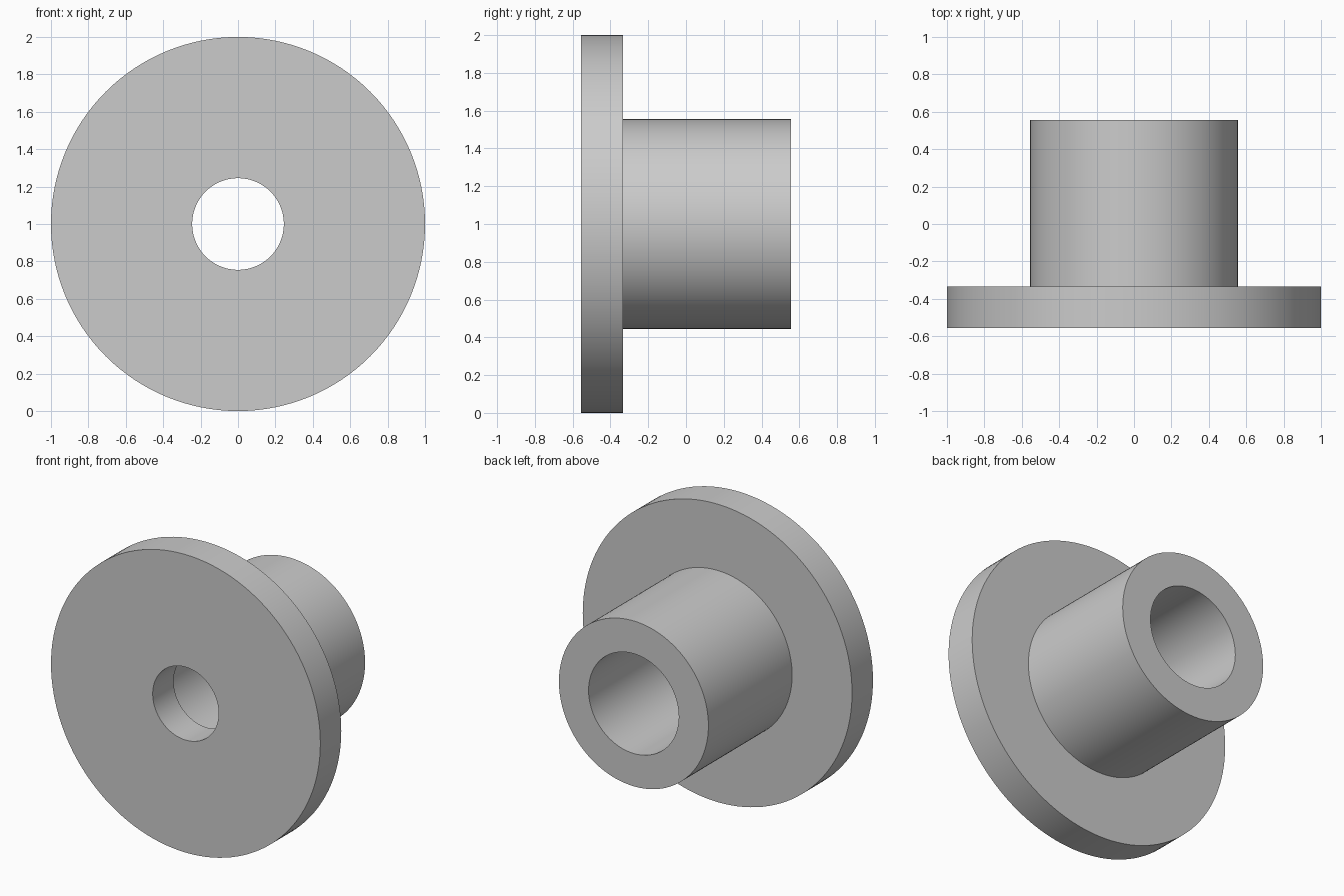
import bpy
import bmesh
import math
from mathutils import Vector

cube = bpy.data.objects.get("Cube")
if cube:
    bpy.data.objects.remove(cube, do_unlink=True)

# Plain grey material
grey = bpy.data.materials.new("plain_grey")
grey.use_nodes = True
colour = (0.6, 0.6, 0.6, 1.0)
grey.diffuse_color = colour
grey.node_tree.nodes["Principled BSDF"].inputs["Base Color"].default_value = colour

# Main dimensions
SEGMENTS = 128
FRONT, STEP, BACK = -0.555, -0.333, 0.555
FLANGE_R, SLEEVE_R = 1.0, 0.555
SMALL_BORE_R, LARGE_BORE_R = 0.245, 0.335


def lathe(name, profile, material):
    """Spin a closed (radius, y) profile around the y axis at z = 1."""
    bm = bmesh.new()
    verts = [bm.verts.new((r, y, 1.0)) for r, y in profile]
    edges = [bm.edges.new((v, verts[(i + 1) % len(verts)]))
             for i, v in enumerate(verts)]
    bmesh.ops.spin(bm, geom=verts + edges, cent=Vector((0, 0, 1)),
                   axis=Vector((0, 1, 0)), angle=math.tau,
                   steps=SEGMENTS, use_duplicate=False)
    bmesh.ops.remove_doubles(bm, verts=bm.verts[:], dist=1e-4)
    bmesh.ops.recalc_face_normals(bm, faces=bm.faces[:])
    mesh = bpy.data.meshes.new(name)
    bm.to_mesh(mesh)
    bm.free()
    mesh.materials.append(material)
    obj = bpy.data.objects.new(name, mesh)
    bpy.context.collection.objects.link(obj)
    bpy.ops.object.select_all(action='DESELECT')
    obj.select_set(True)
    bpy.context.view_layer.objects.active = obj
    bpy.ops.object.shade_smooth_by_angle(angle=math.radians(30))
    return obj


# Flange and sleeve in one turned piece, with a stepped bore
lathe("flanged_bushing", [
    (SMALL_BORE_R, FRONT), (FLANGE_R, FRONT),
    (FLANGE_R, STEP), (SLEEVE_R, STEP),
    (SLEEVE_R, BACK), (LARGE_BORE_R, BACK),
    (LARGE_BORE_R, STEP), (SMALL_BORE_R, STEP),
], grey)
